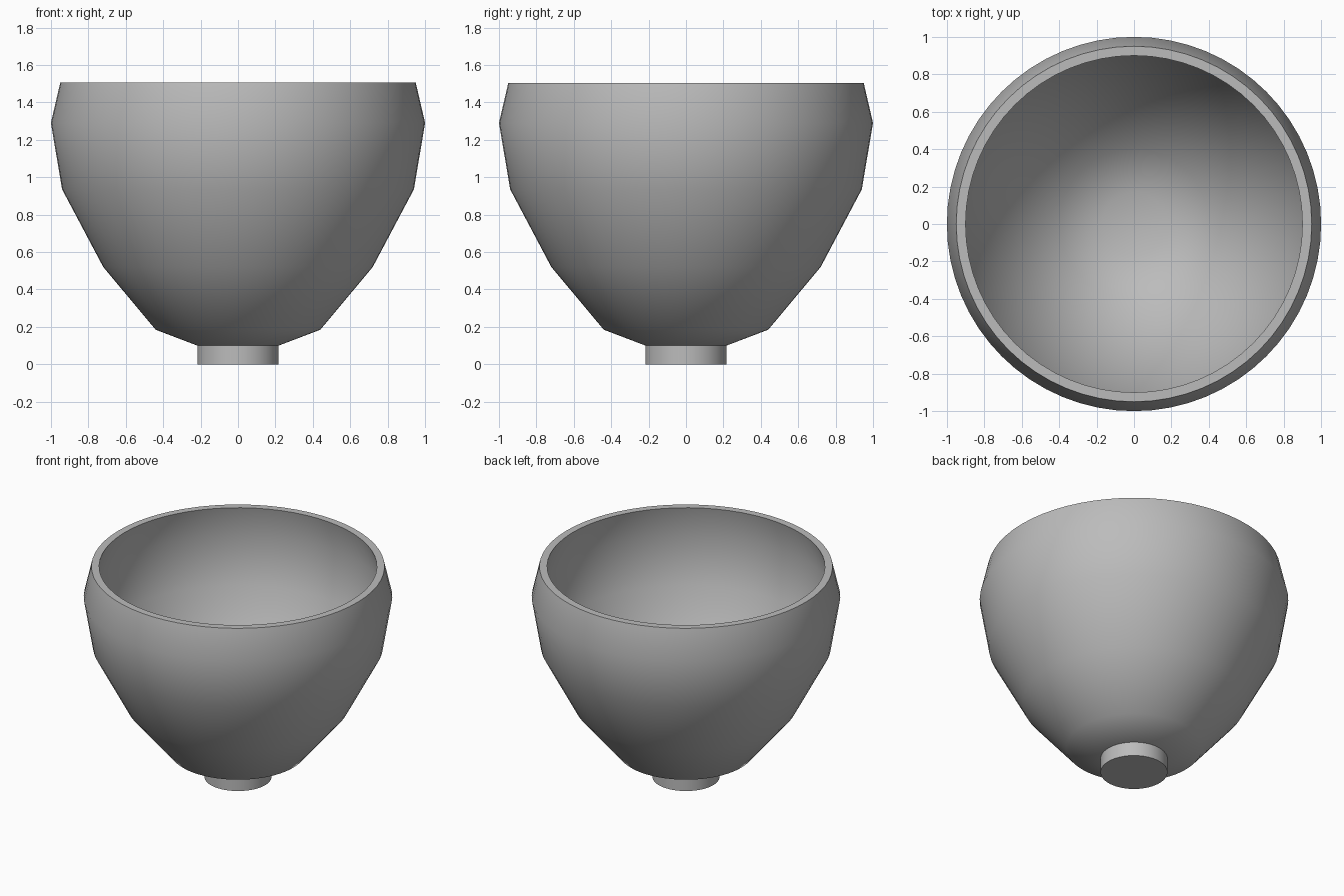
import bpy, bmesh, math

old = bpy.data.objects.get("Cube")
if old:
    bpy.data.objects.remove(old, do_unlink=True)

SEGMENTS = 64

clay = bpy.data.materials.new("grey_clay")
clay.use_nodes = True
colour = (0.5, 0.5, 0.5, 1)
clay.diffuse_color = colour
clay.node_tree.nodes["Principled BSDF"].inputs["Base Color"].default_value = colour


def lathe(name, profile, half_sharp=()):
    """Spin (radius, height) points around z; half_sharp rings get alternate creases."""
    bm = bmesh.new()
    verts = [bm.verts.new((r, 0, z)) for r, z in profile]
    edges = [bm.edges.new(pair) for pair in zip(verts, verts[1:])]
    bmesh.ops.spin(bm, geom=verts + edges, cent=(0, 0, 0), axis=(0, 0, 1),
                   angle=math.tau, steps=SEGMENTS, use_merge=True)
    bmesh.ops.remove_doubles(bm, verts=bm.verts, dist=0.0005)
    bmesh.ops.recalc_face_normals(bm, faces=bm.faces)
    mesh = bpy.data.meshes.new(name)
    bm.to_mesh(mesh)
    bm.free()
    mesh.materials.append(clay)
    obj = bpy.data.objects.new(name, mesh)
    bpy.context.collection.objects.link(obj)
    bpy.context.view_layer.objects.active = obj
    obj.select_set(True)
    bpy.ops.object.shade_smooth_by_angle(angle=math.radians(33))
    obj.select_set(False)
    # Uneven crease around the base of the wall
    flags = mesh.attributes.get("sharp_edge") or mesh.attributes.new("sharp_edge", "BOOLEAN", "EDGE")
    for edge in mesh.edges:
        a, b = (mesh.vertices[i].co for i in edge.vertices)
        if abs(a.z - b.z) < 0.001 and any(abs(a.z - z) < 0.001 for z in half_sharp):
            mid = (a + b) / 2
            step = round((math.atan2(mid.y, mid.x) / math.tau) * SEGMENTS - 0.5)
            flags.data[edge.index].value = step % 4 != 0
    return obj


# Bowl wall: outside from the foot to the rim, then back down the inside
outside = [(0.217, 0.10), (0.44, 0.185), (0.72, 0.52), (0.94, 0.935), (1.0, 1.29), (0.95, 1.505)]
inside = [(0.90, 1.505), (0.95, 1.29), (0.893, 0.955), (0.68, 0.55), (0.40, 0.225), (0.17, 0.14)]
lathe("bowl", [(0, 0.10)] + outside + inside + [(0, 0.14)], half_sharp=(0.185, 0.225))

# Foot: short plain disc under the bowl
lathe("foot", [(0, 0), (0.217, 0), (0.217, 0.10), (0, 0.10)])
